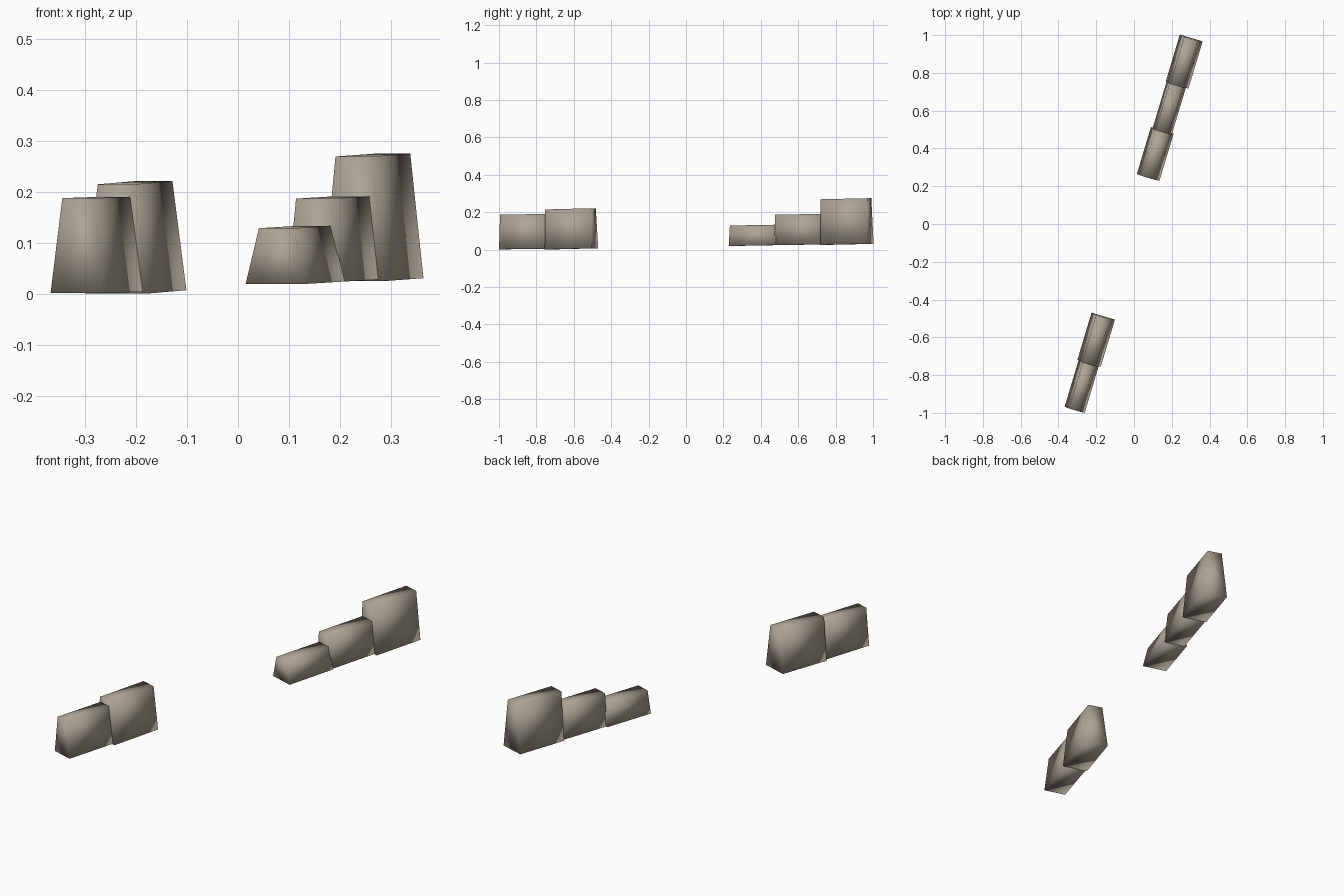
import bpy
import bmesh
from math import radians
from mathutils import Matrix, Vector

cube = bpy.data.objects.get("Cube")
if cube:
    bpy.data.objects.remove(cube, do_unlink=True)

# Weathered stone
stone = bpy.data.materials.new("warm_grey_stone")
stone.use_nodes = True
colour = (0.42, 0.37, 0.30, 1)
stone.diffuse_color = colour
stone.node_tree.nodes["Principled BSDF"].inputs["Base Color"].default_value = colour

LENGTH = 0.26
YAW = radians(-16.7)


def wall_block(name, x, y, bottom, top, base_width, top_width, pitch):
    """Wedge-sided block, softly shaded, lying along the wall line."""
    bm = bmesh.new()
    bmesh.ops.create_cube(bm, size=1)
    height = top - bottom
    for v in bm.verts:
        width = top_width if v.co.z > 0 else base_width
        v.co = Vector((v.co.x * width, v.co.y * LENGTH, v.co.z * height))
    turn = Matrix.Rotation(YAW, 4, "Z") @ Matrix.Rotation(radians(pitch), 4, "X")
    place = Matrix.Translation((x, y, (bottom + top) / 2))
    bmesh.ops.transform(bm, matrix=place @ turn, verts=bm.verts)
    for f in bm.faces:
        f.smooth = True
    mesh = bpy.data.meshes.new(name)
    bm.to_mesh(mesh)
    bm.free()
    mesh.materials.append(stone)
    obj = bpy.data.objects.new(name, mesh)
    bpy.context.collection.objects.link(obj)


# Front wall stub: two steps
wall_block("front_wall_low", -0.277, -0.86, 0.003, 0.189, 0.111, 0.062, 0.6)
wall_block("front_wall_high", -0.201, -0.615, 0.004, 0.218, 0.129, 0.075, 1.4)

# Back wall: three rising steps
wall_block("back_wall_low", 0.112, 0.37, 0.022, 0.131, 0.125, 0.07, 1)
wall_block("back_wall_middle", 0.186, 0.612, 0.026, 0.189, 0.107, 0.072, 1)
wall_block("back_wall_high", 0.265, 0.858, 0.028, 0.272, 0.126, 0.075, 1.2)
